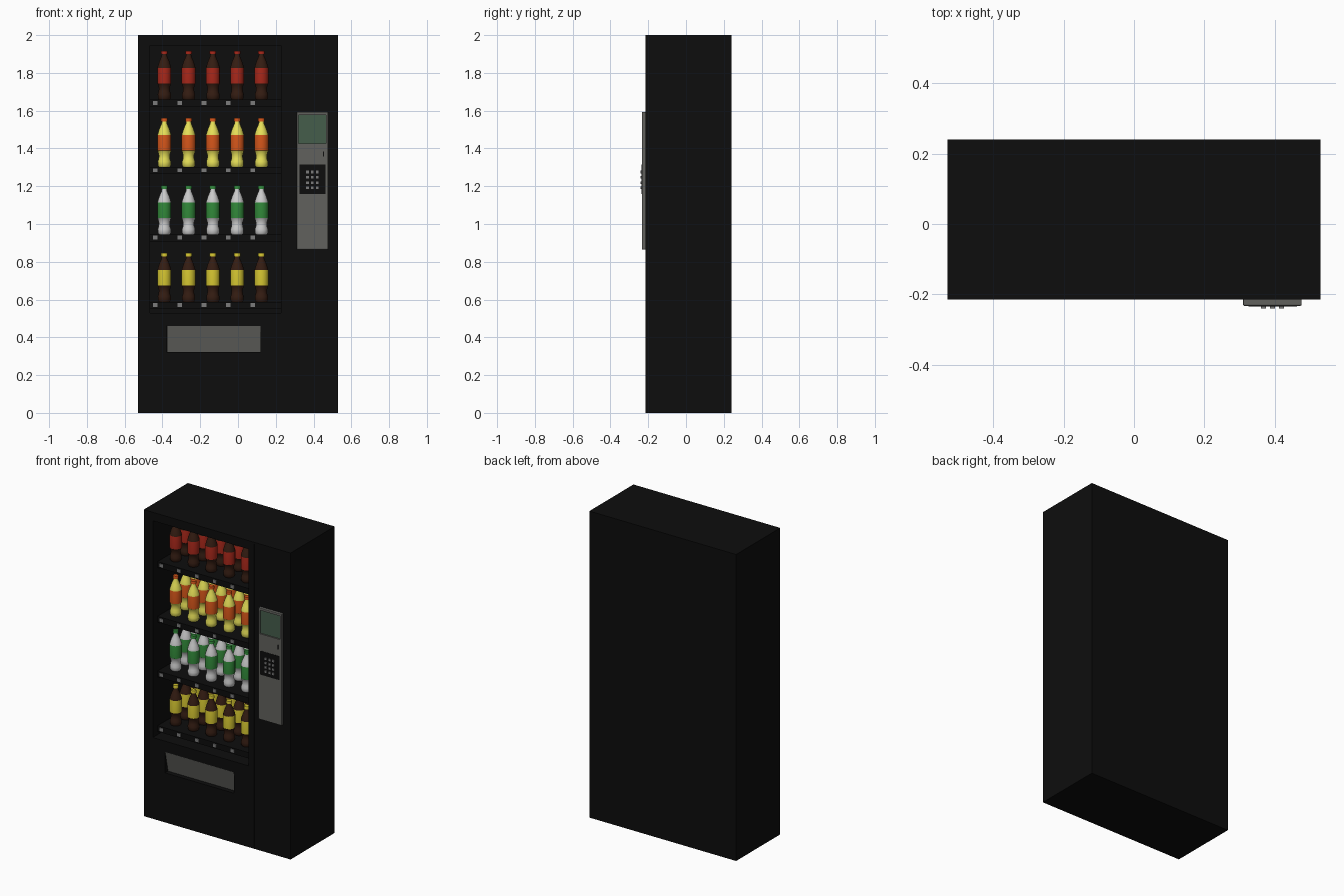
import bpy, bmesh, math

if "Cube" in bpy.data.objects:
    bpy.data.objects.remove(bpy.data.objects["Cube"])


def mat(name, rgb):
    m = bpy.data.materials.new(name)
    m.diffuse_color = (*rgb, 1)
    m.use_nodes = True
    m.node_tree.nodes["Principled BSDF"].inputs["Base Color"].default_value = m.diffuse_color
    return m


BLACK = mat("black", (0.004, 0.004, 0.004))
GREY = mat("grey_metal", (0.12, 0.12, 0.11))
SCREEN = mat("screen_green", (0.06, 0.11, 0.07))
TAG = mat("tag_grey", (0.2, 0.2, 0.2))
RED = mat("red", (0.38, 0.02, 0.01))
BROWN = mat("brown", (0.035, 0.012, 0.006))
YELLOW = mat("pale_yellow", (0.8, 0.75, 0.1))
ORANGE = mat("orange", (0.65, 0.09, 0.01))
WHITE = mat("white", (0.6, 0.6, 0.6))
GREEN = mat("green", (0.03, 0.24, 0.04))
LEMON = mat("lemon", (0.65, 0.55, 0.03))


def link(name, mesh, loc=(0, 0, 0)):
    ob = bpy.data.objects.new(name, mesh)
    ob.location = loc
    bpy.context.collection.objects.link(ob)
    return ob


def box(name, x, y, z, material, bevel=0):
    bm = bmesh.new()
    bmesh.ops.create_cube(bm, size=1)
    for v in bm.verts:
        for i, (lo, hi) in enumerate((x, y, z)):
            v.co[i] = hi if v.co[i] > 0 else lo
    if bevel:
        bmesh.ops.bevel(bm, geom=bm.edges[:], offset=bevel, segments=2,
                        profile=0.5, affect='EDGES')
    me = bpy.data.meshes.new(name)
    bm.to_mesh(me)
    bm.free()
    me.materials.append(material)
    return link(name, me)


def cut(ob, x, y, z):
    cutter = box("cutter", x, y, z, BLACK)
    mod = ob.modifiers.new("cut", 'BOOLEAN')
    mod.operation, mod.solver, mod.object = 'DIFFERENCE', 'EXACT', cutter
    bpy.context.view_layer.objects.active = ob
    bpy.ops.object.modifier_apply(modifier=mod.name)
    bpy.data.objects.remove(cutter)


# Cabinet with display cavity, delivery recess and door seam
WX = (-0.465, 0.228)
cabinet = box("cabinet", (-0.53, 0.53), (-0.215, 0.24), (0, 2), BLACK)
cut(cabinet, WX, (-0.3, 0.2), (0.53, 1.945))
cut(cabinet, (-0.378, 0.12), (-0.3, -0.05), (0.323, 0.46))
cut(cabinet, (0.267, 0.275), (-0.3, -0.209), (0.01, 1.99))

# Delivery flap, leaning inward at the bottom
flap = box("delivery_flap", (-0.376, 0.118), (-0.214, -0.204), (0.323, 0.459), GREY)
for v in flap.data.vertices:
    if v.co.z < 0.4:
        v.co.y += 0.03

# Control panel with recessed screen, coin slot, keypad
panel = box("control_panel", (0.31, 0.477), (-0.233, -0.21), (0.865, 1.593), GREY, 0.004)
cut(panel, (0.321, 0.467), (-0.3, -0.222), (1.425, 1.578))
cut(panel, (0.449, 0.455), (-0.3, -0.222), (1.357, 1.385))
box("screen", (0.321, 0.467), (-0.224, -0.215), (1.425, 1.578), SCREEN)
box("coin_slot", (0.449, 0.455), (-0.226, -0.215), (1.357, 1.385), BLACK)
box("keypad", (0.325, 0.463), (-0.235, -0.225), (1.16, 1.315), BLACK)
for r in range(4):
    for c in range(3):
        x, z = 0.368 + c * 0.026, 1.191 + r * 0.028
        box("key", (x - 0.007, x + 0.007), (-0.24, -0.23), (z - 0.007, z + 0.007), TAG)

# Bottle: lathed profile (radius, height, material slot of the band above)
PROFILE = [(0, 0, 0), (0.029, 0, 0), (0.034, 0.007, 0), (0.035, 0.028, 0),
           (0.030, 0.043, 0), (0.029, 0.062, 0), (0.035, 0.084, 0),
           (0.0365, 0.086, 1), (0.0365, 0.168, 0), (0.034, 0.178, 0),
           (0.026, 0.203, 0), (0.015, 0.228, 0), (0.013, 0.241, 0),
           (0.0175, 0.241, 2), (0.0175, 0.255, 2), (0.016, 0.258, 2), (0, 0.258, 2)]


def bottle_mesh(name, body, label, cap, sides=18):
    bm = bmesh.new()
    rings = []
    for r, z, _ in PROFILE:
        n = sides if r else 1
        rings.append([bm.verts.new((r * math.cos(2 * math.pi * i / n),
                                    r * math.sin(2 * math.pi * i / n), z))
                      for i in range(n)])
    for a, b, (_, _, slot) in zip(rings, rings[1:], PROFILE):
        for i in range(sides):
            j = (i + 1) % sides
            quad = [a[i % len(a)], a[j % len(a)], b[j % len(b)], b[i % len(b)]]
            bm.faces.new(list(dict.fromkeys(quad))).material_index = slot
    bmesh.ops.recalc_face_normals(bm, faces=bm.faces[:])
    me = bpy.data.meshes.new(name)
    bm.to_mesh(me)
    bm.free()
    for m in (body, label, cap):
        me.materials.append(m)
    me.shade_smooth()
    me.set_sharp_from_angle(angle=math.radians(35))
    return me


# Shelves, price tags and three-deep rows of bottles
DRINKS = [("cola_bottle", BROWN, RED, RED), ("citrus_bottle", YELLOW, ORANGE, ORANGE),
          ("clear_bottle", WHITE, GREEN, GREEN), ("tea_bottle", BROWN, LEMON, LEMON)]
for row, (name, *colours) in enumerate(DRINKS):
    z = 1.659 - row * 0.357
    box("shelf", WX, (-0.16, 0.2), (z - 0.015, z), BLACK)
    box("shelf_lip", WX, (-0.165, -0.155), (z - 0.038, z), BLACK)
    me = bottle_mesh(name, *colours)
    for col in range(5):
        x = -0.39 + col * 0.1285
        tx = x - 0.047
        box("price_tag", (tx - 0.012, tx + 0.012), (-0.169, -0.164),
            (z - 0.028, z - 0.007), TAG)
        for depth in range(3):
            link(name, me, (x, -0.085 + depth * 0.105, z))
